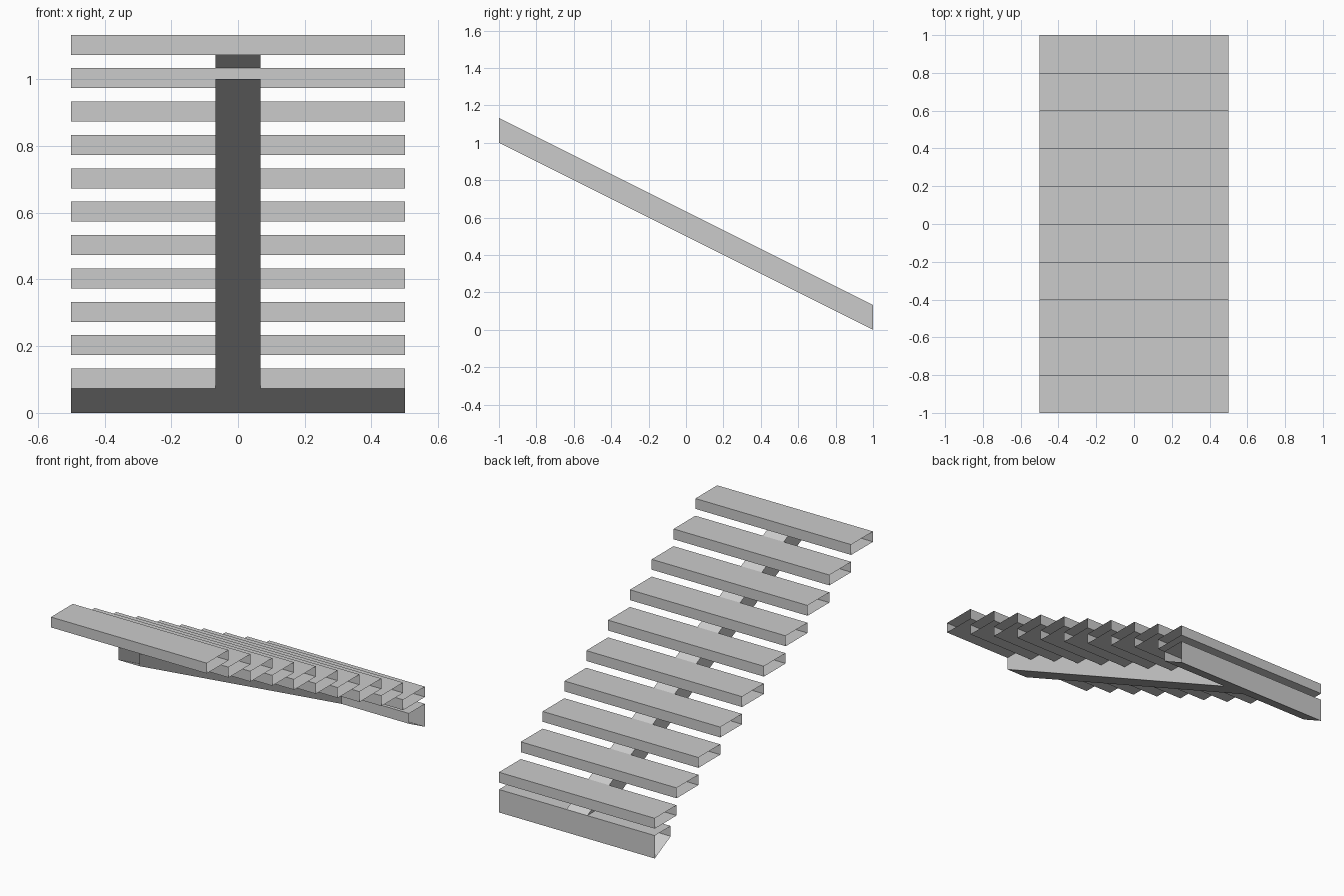
import bpy
import bmesh

if "Cube" in bpy.data.objects:
    bpy.data.objects.remove(bpy.data.objects["Cube"], do_unlink=True)

STEPS, GOING, RISE = 10, 0.2, 0.1
HALF_WIDTH, BEAM_HALF = 0.5, 0.067
BEAM_HEIGHT, THICK = 0.133, 0.06

# Single flat material
grey = bpy.data.materials.new("light grey")
grey.use_nodes = True
grey.diffuse_color = (0.6, 0.6, 0.6, 1)
grey.node_tree.nodes["Principled BSDF"].inputs["Base Color"].default_value = grey.diffuse_color


def open_tube(name, start, end):
    """Bridge two matching rings with quads, leaving both ends open."""
    bm = bmesh.new()
    a = [bm.verts.new(p) for p in start]
    b = [bm.verts.new(p) for p in end]
    for i in range(len(a)):
        j = (i + 1) % len(a)
        bm.faces.new((a[i], a[j], b[j], b[i]))
    bm.normal_update()
    # Turn the faces outward from the tube's centre
    centre = sum((v.co for v in bm.verts), a[0].co * 0) / len(bm.verts)
    for f in bm.faces:
        if f.normal.dot(f.calc_center_median() - centre) < 0:
            f.normal_flip()
    mesh = bpy.data.meshes.new(name)
    bm.to_mesh(mesh)
    bm.free()
    mesh.materials.append(grey)
    obj = bpy.data.objects.new(name, mesh)
    bpy.context.collection.objects.link(obj)
    return obj


def across(name, profile):
    """Sweep a (y, z) profile over the full stair width."""
    return open_tube(name, [(-HALF_WIDTH, y, z) for y, z in profile],
                     [(HALF_WIDTH, y, z) for y, z in profile])


# Treads, climbing towards the front
for k in range(1, STEPS + 1):
    front = 1 - GOING * k
    back = front + GOING
    top = BEAM_HEIGHT + RISE * k
    across(f"tread_{k}", [(front, top), (back, top),
                          (back, top - THICK), (front, top - THICK)])

# Foot block with a sloping underside
low = BEAM_HEIGHT - THICK
foot_front = 1 - low * GOING / RISE
across("foot_block", [(foot_front, BEAM_HEIGHT), (1, BEAM_HEIGHT),
                      (1, 0), (foot_front, low)])


# Central sloping beam with plumb-cut ends
def beam_ring(y, z):
    return [(-BEAM_HALF, y, z), (BEAM_HALF, y, z),
            (BEAM_HALF, y, z + BEAM_HEIGHT), (-BEAM_HALF, y, z + BEAM_HEIGHT)]


open_tube("central_beam", beam_ring(-1, RISE * STEPS), beam_ring(1, 0))
